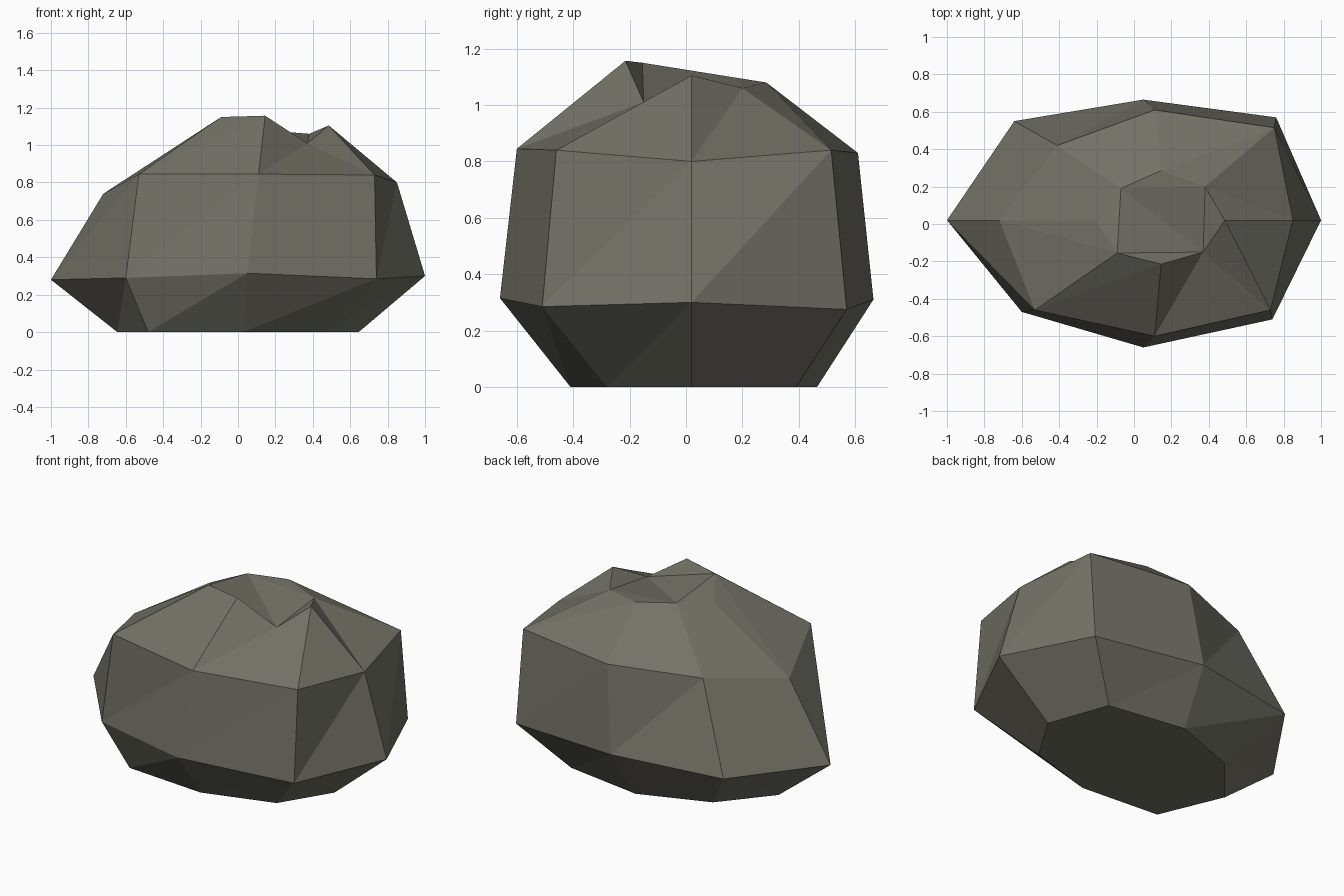
import bpy, bmesh

# Four eight-sided rings, counter-clockwise from +x, bottom to top
RINGS = [
    # flat base
    [(.645, .02, 0), (.51, .39, 0), (.02, .465, 0), (-.40, .31, 0),
     (-.645, .02, 0), (-.48, -.37, 0), (.03, -.41, 0), (.46, -.28, 0)],
    # widest girdle
    [(1, .02, .30), (.76, .57, .275), (.05, .665, .31), (-.64, .55, .30),
     (-1, .02, .28), (-.60, -.47, .29), (.05, -.66, .315), (.74, -.51, .285)],
    # shoulder
    [(.85, .02, .80), (.75, .515, .84), (.11, .61, .83), (-.41, .42, .81),
     (-.72, .02, .74), (-.53, -.46, .845), (.11, -.60, .845), (.73, -.46, .84)],
    # uneven crown
    [(.485, .02, 1.105), (.38, .20, 1.06), (.145, .285, 1.08), (-.07, .19, 1.095),
     (-.20, .02, 1.07), (-.09, -.155, 1.15), (.145, -.215, 1.157), (.37, -.15, 1.01)],
]
# Crown facets, as indices into the top ring
CROWN = [(0, 1, 7), (1, 2, 3), (1, 3, 7), (3, 5, 7), (3, 4, 5), (5, 6, 7)]

bm = bmesh.new()
rings = [[bm.verts.new(p) for p in ring] for ring in RINGS]

# Faceted side bands, each quad split along the same diagonal
for low, high in zip(rings, rings[1:]):
    for i in range(8):
        j = (i + 1) % 8
        bm.faces.new((low[i], low[j], high[j]))
        bm.faces.new((low[i], high[j], high[i]))

# Crown and underside
for tri in CROWN:
    bm.faces.new([rings[3][i] for i in tri])
bm.faces.new(rings[0][::-1])

mesh = bpy.data.meshes.new("rock")
bm.to_mesh(mesh)
bm.free()

# Olive grey stone
stone = bpy.data.materials.new("olive_grey_stone")
stone.diffuse_color = (.17, .168, .135, 1)
mesh.materials.append(stone)
rock = bpy.data.objects.new("rock", mesh)
bpy.context.collection.objects.link(rock)
